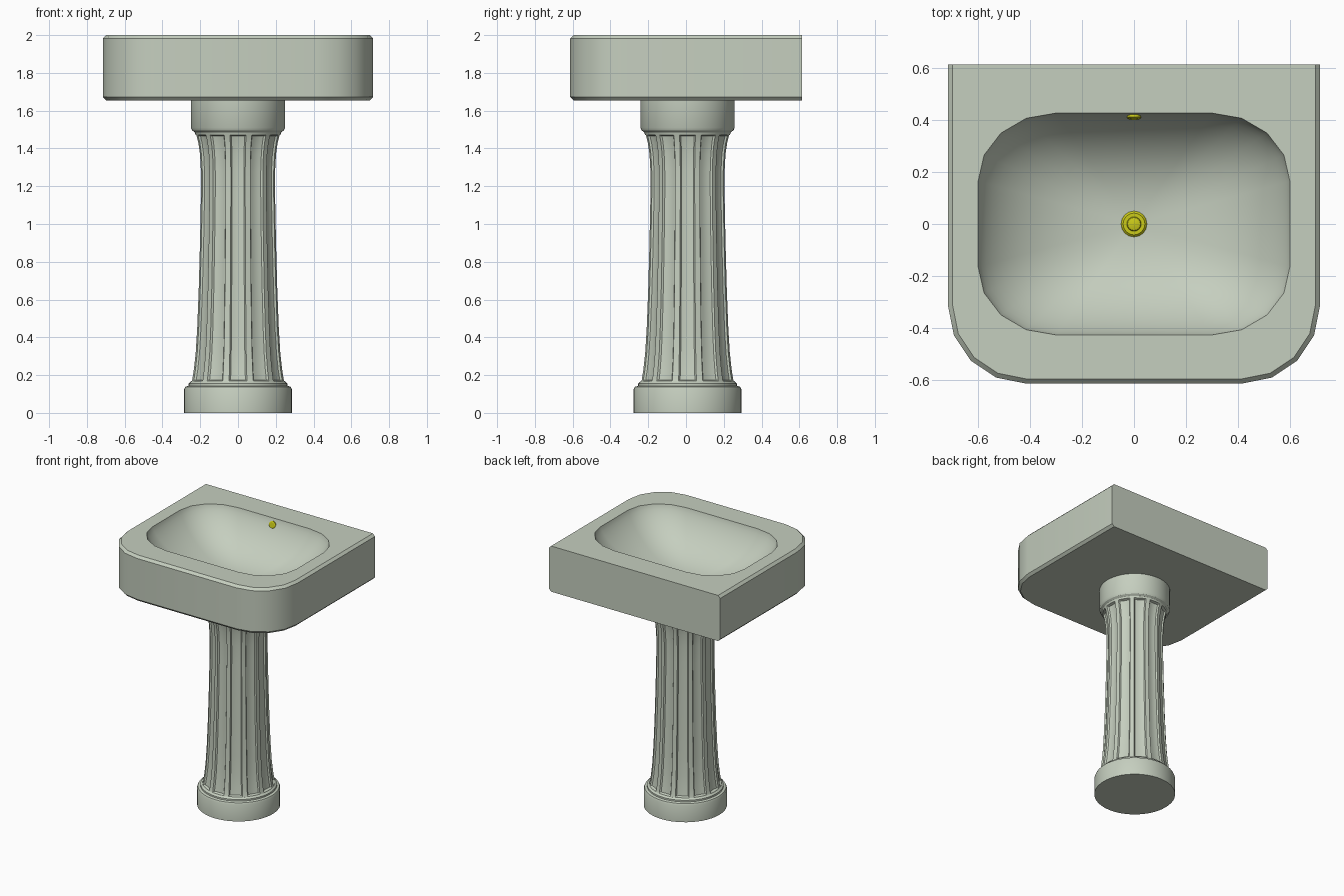
import bpy, bmesh
from math import sin, cos, pi, radians

cube = bpy.data.objects.get("Cube")
if cube:
    bpy.data.objects.remove(cube, do_unlink=True)


def material(name, color):
    m = bpy.data.materials.new(name)
    m.use_nodes = True
    m.diffuse_color = color
    m.node_tree.nodes["Principled BSDF"].inputs["Base Color"].default_value = color
    return m


ceramic = material("grey_green_ceramic", (0.56, 0.62, 0.52, 1))
brass = material("yellow_brass", (0.6, 0.6, 0.01, 1))


def finish(name, bm, mat):
    bmesh.ops.recalc_face_normals(bm, faces=bm.faces)
    mesh = bpy.data.meshes.new(name)
    bm.to_mesh(mesh)
    bm.free()
    obj = bpy.data.objects.new(name, mesh)
    bpy.context.collection.objects.link(obj)
    mesh.materials.append(mat)
    bpy.ops.object.select_all(action='DESELECT')
    obj.select_set(True)
    bpy.context.view_layer.objects.active = obj
    bpy.ops.object.shade_smooth_by_angle(angle=radians(30))
    return obj


def add_ring(bm, points, z):
    return [bm.verts.new((x, y, z)) for x, y in points]


def skin(bm, rings):
    """Join consecutive closed rings with quads."""
    for a, b in zip(rings, rings[1:]):
        for i in range(len(a)):
            j = (i + 1) % len(a)
            bm.faces.new((a[i], a[j], b[j], b[i]))


def lathe(name, profile, mat, sides=48, y=0.0):
    """Capped turned solid from (radius, height) pairs."""
    bm = bmesh.new()
    rings = [add_ring(bm, [(r * cos(2 * pi * i / sides), y + r * sin(2 * pi * i / sides))
                           for i in range(sides)], z) for r, z in profile]
    skin(bm, rings)
    bm.faces.new(rings[0])
    bm.faces.new(rings[-1])
    return finish(name, bm, mat)


def corner(cx, cy, rx, ry, start, steps=4):
    """Quarter-ellipse corner points, counter-clockwise."""
    return [(cx + rx * cos(start + pi / 2 * i / steps), cy + ry * sin(start + pi / 2 * i / steps))
            for i in range(steps + 1)]


# Basin: slab with round front corners and a hollow bowl
WIDTH, DEPTH, TOP, BOTTOM, BEVEL = 0.716, 0.614, 2.0, 1.655, 0.018


def slab_outline(inset):
    x, r = WIDTH - inset, 0.3 - inset
    cx, cy = WIDTH - 0.3, 0.3 - DEPTH
    return (corner(-cx, cy, r, r, pi) + corner(cx, cy, r, r, 1.5 * pi)
            + [(x, DEPTH), (-x, DEPTH)])


def bowl_outline(scale):
    pts = []
    for k, (sx, sy) in enumerate(((1, 1), (-1, 1), (-1, -1), (1, -1))):
        pts += corner(sx * 0.3, sy * 0.165, 0.3, 0.262, k * pi / 2)
    return [(x * scale, y * scale) for x, y in pts]


bm = bmesh.new()
outer = [add_ring(bm, slab_outline(i), z) for i, z in
         ((BEVEL, BOTTOM), (0, BOTTOM + BEVEL), (0, TOP - BEVEL), (BEVEL, TOP))]
skin(bm, outer)
bm.faces.new(outer[0])
bowl = []
for i in range(15):
    r = cos(pi / 2 * i / 14 * 0.96)
    drop = 0.3 * (1 - r ** 2.4) ** 0.75
    bowl.append(add_ring(bm, bowl_outline(r), TOP - drop))
skin(bm, bowl)
bm.faces.new(bowl[-1])
rim = []
for ring in (outer[-1], bowl[0]):
    rim += [bm.edges.get((ring[i], ring[i - 1])) for i in range(len(ring))]
bmesh.ops.triangle_fill(bm, edges=rim, use_beauty=True)
finish("basin", bm, ceramic)

# Pedestal foot and collar
PY = 0.008
lathe("pedestal_foot", [(0.285, 0), (0.285, 0.125), (0.279, 0.138), (0.262, 0.143),
                        (0.262, 0.155), (0.25, 0.165)], ceramic, y=PY)
lathe("pedestal_collar", [(0.222, 1.478), (0.232, 1.488), (0.243, 1.495), (0.25, 1.51),
                          (0.25, 1.66)], ceramic, y=PY)

# Fluted column: twelve grooves with square ends
FLUTES = 12
section = [(-11, 0), (-9.5, 0.6), (-5, 0.9), (0, 1), (5, 0.9), (9.5, 0.6), (11, 0)]
shaft = [(0.252, 0.16, 0), (0.249, 0.168, 0), (0.247, 0.174, 1), (0.238, 0.23, 1),
         (0.228, 0.32, 1), (0.22, 0.45, 1), (0.212, 0.65, 1), (0.205, 0.9, 1),
         (0.2, 1.15, 1), (0.2, 1.28, 1), (0.205, 1.37, 1), (0.214, 1.43, 1),
         (0.223, 1.466, 1), (0.225, 1.472, 0), (0.23, 1.49, 0)]
bm = bmesh.new()
rings = []
for r, z, cut in shaft:
    pts = []
    for k in range(FLUTES):
        for deg, depth in section:
            a = 2 * pi * k / FLUTES + radians(deg)
            rr = r - 0.018 * depth * cut
            pts.append((rr * cos(a), PY + rr * sin(a)))
    rings.append(add_ring(bm, pts, z))
skin(bm, rings)
bm.faces.new(rings[0])
bm.faces.new(rings[-1])
finish("fluted_column", bm, ceramic)

# Drain and overflow fittings
lathe("drain", [(0.05, 1.69), (0.05, 1.707), (0.042, 1.715), (0.028, 1.715),
                (0.025, 1.722), (0.01, 1.726)], brass, sides=16)
overflow = lathe("overflow", [(0.027, -0.01), (0.027, 0.006), (0.02, 0.01)], brass, sides=16)
overflow.location = (0, 0.414, 1.955)
overflow.rotation_euler = (radians(80), 0, 0)
